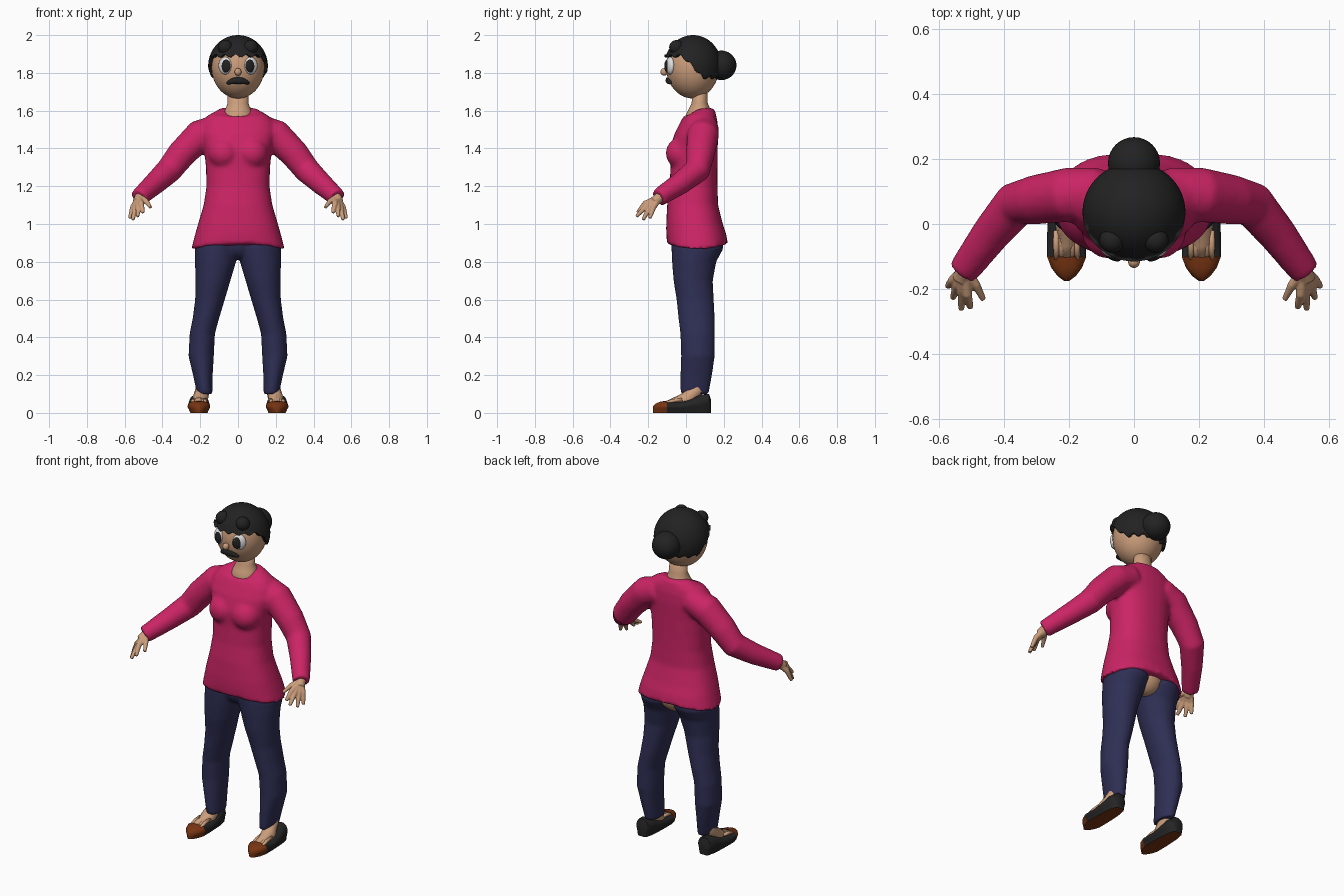
import bpy, bmesh, math
from mathutils import Vector, Matrix

cube = bpy.data.objects.get("Cube")
if cube:
    bpy.data.objects.remove(cube, do_unlink=True)


def material(name, r, g, b):
    m = bpy.data.materials.new(name)
    m.use_nodes = True
    m.diffuse_color = (r, g, b, 1)
    node = m.node_tree.nodes["Principled BSDF"]
    node.inputs["Base Color"].default_value = (r, g, b, 1)
    node.inputs["Roughness"].default_value = 0.8
    return m


SKIN = material("skin", 0.6, 0.34, 0.2)
HAIR = material("black_hair", 0.016, 0.016, 0.016)
PINK = material("pink_knit", 0.6, 0.018, 0.13)
NAVY = material("navy_cloth", 0.028, 0.028, 0.09)
BROWN = material("brown_leather", 0.19, 0.035, 0.006)
BLACK = material("black_leather", 0.018, 0.018, 0.018)
WHITE = material("eye_white", 0.75, 0.75, 0.75)


def power(v, e):
    return math.copysign(abs(v) ** e, v)


def angles(n):
    return [(math.cos(math.tau * i / n), math.sin(math.tau * i / n)) for i in range(n)]


def loft(bm, rings):
    """Skin a closed body through rings of equal point count."""
    loops = [[bm.verts.new(p) for p in ring] for ring in rings]
    n = len(loops[0])
    for a, b in zip(loops, loops[1:]):
        for i in range(n):
            bm.faces.new((a[i], a[(i + 1) % n], b[(i + 1) % n], b[i]))
    bm.faces.new(loops[0])
    bm.faces.new(loops[-1])


def slab(z, x0, x1, y0, y1, bow=0, tilt=0, e=1.0, n=32):
    """Level oval ring, optionally bowed or tilted from front to back."""
    return [((x0 + x1) / 2 + (x1 - x0) / 2 * power(c, e),
             (y0 + y1) / 2 + (y1 - y0) / 2 * power(s, e),
             z + bow * s * s + tilt * s) for c, s in angles(n)]


def tube(bm, points, side=1, n=16):
    """Round limb through (x, y, z, radius) points, mirrored by side."""
    pts = [Vector((p[0] * side, p[1], p[2])) for p in points]
    rings = []
    for i, p in enumerate(pts):
        d = pts[min(i + 1, len(pts) - 1)] - pts[max(i - 1, 0)]
        u = d.cross(Vector((0.3, 1, 0.2))).normalized()
        v = d.cross(u).normalized()
        rings.append([p + (u * c + v * s) * points[i][3] for c, s in angles(n)])
    loft(bm, rings)


def ball(bm, centre, radii, turn=0, u=32, v=20):
    mat = Matrix.Translation(centre) @ Matrix.Rotation(turn, 4, "Z") @ Matrix.Diagonal((*radii, 1))
    return bmesh.ops.create_uvsphere(bm, u_segments=u, v_segments=v, radius=1, matrix=mat)["verts"]


def finish(name, bm, *mats, voxel=0, relax=6, rule=None):
    bmesh.ops.recalc_face_normals(bm, faces=bm.faces)
    for f in bm.faces:
        f.smooth = True
        if rule:
            f.material_index = rule(f)
    mesh = bpy.data.meshes.new(name)
    bm.to_mesh(mesh)
    bm.free()
    for m in mats:
        mesh.materials.append(m)
    ob = bpy.data.objects.new(name, mesh)
    bpy.context.collection.objects.link(ob)
    if voxel:
        rem = ob.modifiers.new("blend", "REMESH")
        rem.mode, rem.voxel_size, rem.use_smooth_shade = "VOXEL", voxel, True
        smooth = ob.modifiers.new("relax", "SMOOTH")
        smooth.factor, smooth.iterations = 0.5, relax
    return ob


# Sweater: body, bust and sleeves blended together
bm = bmesh.new()
body = [(0.95, 0.226, -0.105, 0.212), (1.0, 0.212, -0.105, 0.195), (1.1, 0.182, -0.1, 0.17),
        (1.2, 0.167, -0.087, 0.167), (1.3, 0.17, -0.082, 0.167), (1.4, 0.18, -0.085, 0.168),
        (1.48, 0.2, -0.06, 0.17), (1.54, 0.19, -0.03, 0.167), (1.575, 0.16, -0.01, 0.16)]
rings = [slab(0.866, -0.248, 0.248, -0.1, 0.222, bow=0.03, e=0.85)]
rings += [slab(z, -w, w, f, b, e=0.85) for z, w, f, b in body]
rings.append(slab(1.612, -0.09, 0.09, 0, 0.15, bow=-0.025, tilt=0.025))
loft(bm, rings)
for side in (1, -1):
    ball(bm, (0.075 * side, -0.022, 1.375), (0.085, 0.085, 0.085))
    tube(bm, [(0.1, 0.1, 1.51, 0.075), (0.2, 0.09, 1.47, 0.085), (0.3, 0.075, 1.37, 0.077),
              (0.365, 0.06, 1.285, 0.07), (0.44, -0.03, 1.215, 0.06), (0.525, -0.145, 1.14, 0.048)], side)
finish("sweater", bm, PINK, voxel=0.011)

# Trousers: two legs and a front panel
bm = bmesh.new()
leg = [(0.1, 0.135, 0.217, -0.03, 0.12), (0.2, 0.134, 0.238, -0.03, 0.138), (0.3, 0.128, 0.262, -0.026, 0.152),
       (0.42, 0.122, 0.256, -0.03, 0.152), (0.5, 0.1, 0.24, -0.04, 0.152), (0.6, 0.07, 0.227, -0.05, 0.147),
       (0.7, 0.04, 0.225, -0.066, 0.142), (0.8, 0.01, 0.228, -0.074, 0.16), (0.87, -0.012, 0.23, -0.077, 0.198),
       (0.93, -0.012, 0.21, -0.075, 0.19)]
for side in (1, -1):
    loft(bm, [slab(z, a * side, b * side, f, r) for z, a, b, f, r in leg])
ball(bm, (0, 0, 0.9), (0.09, 0.068, 0.085))
finish("trousers", bm, NAVY, voxel=0.01, relax=4)

# Bare lower back between the trouser legs
bm = bmesh.new()
ball(bm, (0, 0.1, 0.91), (0.1, 0.088, 0.1))
finish("lower_back", bm, SKIN)

# Neck
bm = bmesh.new()
loft(bm, [slab(z, -w, w, f, b) for z, w, f, b in
          [(1.5, 0.08, 0, 0.13), (1.575, 0.082, -0.002, 0.14), (1.605, 0.068, 0.012, 0.13),
           (1.64, 0.055, 0.03, 0.115), (1.75, 0.053, 0.035, 0.11)]])
finish("neck", bm, SKIN)

# Head and nose
bm = bmesh.new()
ball(bm, (0, 0.035, 1.83), (0.14, 0.14, 0.165), u=48, v=32)
finish("head", bm, SKIN)
bm = bmesh.new()
ball(bm, (0, -0.116, 1.805), (0.018, 0.019, 0.02))
finish("nose", bm, SKIN)

# Hair cap with a wavy hairline that drops towards the back
bm = bmesh.new()
for v in ball(bm, (0, 0.037, 1.835), (0.158, 0.152, 0.165), u=96, v=48):
    drop = min(max((v.co.y + 0.02) / 0.11, 0), 1)
    wave = 0.008 * math.sin(16 * math.atan2(v.co.x, v.co.y - 0.037))
    v.co.z = max(v.co.z, 1.89 - 0.115 * drop + wave)
cap = finish("hair_cap", bm, HAIR)

# Bun and two front curls
bm = bmesh.new()
ball(bm, (0, 0.187, 1.84), (0.08, 0.08, 0.078))
for side in (1, -1):
    ball(bm, (0.067 * side, -0.05, 1.935), (0.039, 0.039, 0.039))
finish("bun_and_curls", bm, HAIR)

# Moustache, wrapped round the face and drooping at the tips
bm = bmesh.new()
for v in ball(bm, (0, -0.094, 1.76), (0.062, 0.014, 0.018)):
    v.co.y += 4 * v.co.x ** 2
    v.co.z -= 4 * v.co.x ** 2
finish("moustache", bm, HAIR)


def foot_x(side, t):
    return (0.207 + t) * side


for side, label in ((1, "left"), (-1, "right")):
    # Eye, pupil and glint
    for part, x, y, z, size, mat in (("eye", 0.068, -0.084, 1.838, (0.037, 0.021, 0.046), WHITE),
                                     ("pupil", 0.064, -0.1, 1.836, (0.026, 0.012, 0.034), HAIR),
                                     ("glint", 0.056, -0.11, 1.85, (0.005, 0.003, 0.006), WHITE)):
        bm = bmesh.new()
        ball(bm, (x * side, y, z), size, turn=0.4 * side)
        finish(f"{label}_{part}", bm, mat)

    # Hand: wrist, four fingers and a thumb
    bm = bmesh.new()
    tube(bm, [(0.49, -0.1, 1.17, 0.028), (0.52, -0.14, 1.14, 0.028), (0.532, -0.17, 1.117, 0.027)], side)
    wrist = Vector((0.522, -0.145, 1.135))
    tips = [(0.503, -0.257, 1.06), (0.531, -0.263, 1.04), (0.557, -0.228, 1.022), (0.573, -0.192, 1.03)]
    for i, tip in enumerate(tips):
        t = (i - 1.5) / 1.5
        knuckle = Vector((0.535, -0.195, 1.098)) + t * Vector((0.022, 0.022, -0.01))
        tube(bm, [(*wrist, 0.02), (*knuckle, 0.015), (*knuckle.lerp(Vector(tip), 0.6), 0.012), (*tip, 0.009)], side)
    tube(bm, [(0.515, -0.15, 1.138, 0.018), (0.486, -0.187, 1.12, 0.014), (0.463, -0.232, 1.088, 0.009)], side)
    finish(f"{label}_hand", bm, SKIN, voxel=0.004, relax=3)

    # Foot and toes
    bm = bmesh.new()
    tube(bm, [(0.18, 0.06, 0.2, 0.036), (0.188, 0.055, 0.12, 0.038), (0.202, 0.0, 0.068, 0.042),
              (0.207, -0.06, 0.045, 0.036), (0.207, -0.1, 0.04, 0.025)], side)
    for i in range(5):
        t = (i - 2) * 0.016
        tube(bm, [(0.207 + t, -0.02, 0.07, 0.009), (0.207 + t, -0.07, 0.064, 0.01),
                  (0.207 + t, -0.108, 0.052, 0.008)], side, n=10)
    finish(f"{label}_foot", bm, SKIN)

    # Slip-on shoe with brown toe cap and sole
    bm = bmesh.new()
    rings = []
    for y, w, top in [(0.132, 0.022, 0.07), (0.122, 0.04, 0.1), (0.08, 0.052, 0.098), (0.03, 0.057, 0.076),
                      (-0.03, 0.06, 0.06), (-0.1, 0.06, 0.062), (-0.101, 0.06, 0.064), (-0.135, 0.047, 0.06),
                      (-0.16, 0.028, 0.05), (-0.175, 0.008, 0.036)]:
        rings.append([(foot_x(side, w * power(c, 0.8)), y,
                       0.01 if s < -0.6 else top * (0.55 + 0.45 * s)) for c, s in angles(24)])
    loft(bm, rings)
    shoe = finish(f"{label}_shoe", bm, BLACK, BROWN,
                  rule=lambda f: int(f.calc_center_median().y < -0.1 or f.normal.z < -0.8))
    bpy.ops.object.select_all(action="DESELECT")
    shoe.select_set(True)
    bpy.context.view_layer.objects.active = shoe
    bpy.ops.object.shade_smooth_by_angle(angle=math.radians(45))

# Rest the soles on the ground
for ob in bpy.context.scene.objects:
    if ob.name.endswith("_shoe"):
        for v in ob.data.vertices:
            if v.co.z < 0.0101:
                v.co.z = 0.0
